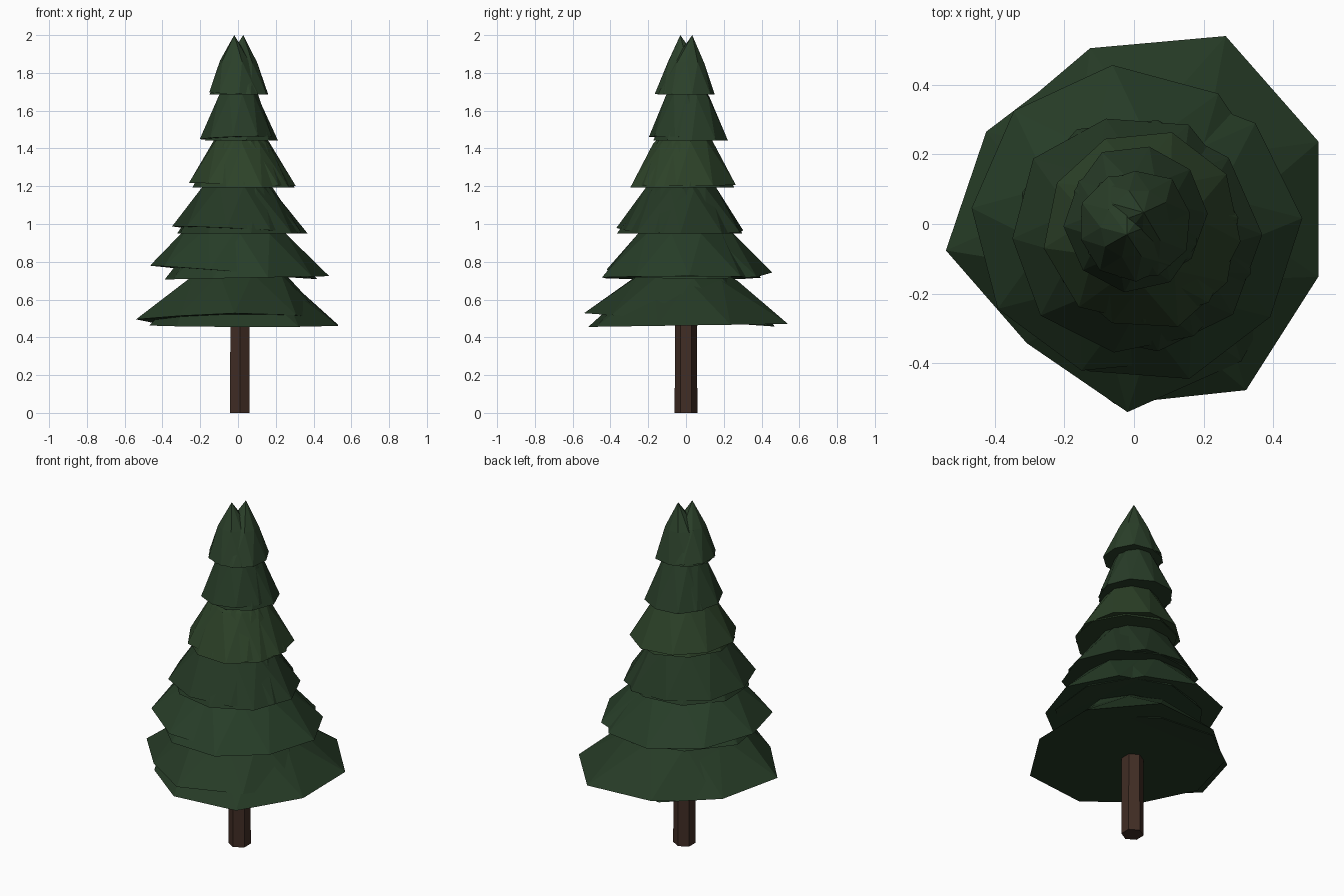
import bpy, bmesh, math, random

if "Cube" in bpy.data.objects:
    bpy.data.objects.remove(bpy.data.objects["Cube"])

random.seed(11)
SIDES = 9


def material(name, rgb):
    m = bpy.data.materials.new(name)
    m.diffuse_color = (*rgb, 1)
    m.use_nodes = True
    m.node_tree.nodes["Principled BSDF"].inputs["Base Color"].default_value = m.diffuse_color
    return m


def finish(name, bm, mat):
    bmesh.ops.recalc_face_normals(bm, faces=bm.faces[:])
    me = bpy.data.meshes.new(name)
    bm.to_mesh(me)
    bm.free()
    me.materials.append(mat)
    bpy.context.collection.objects.link(bpy.data.objects.new(name, me))


def shell(name, mat, cx, cy, r, z, gx, gy, phase, waist, rise, height, tip, radii=None):
    """Faceted skirt: tilted rim, half-turned waist ring, pointed tip, closed base."""
    bm = bmesh.new()

    def ring(radius, dz, turn, mx, my, given=None):
        verts = []
        for i in range(SIDES):
            a = math.radians(phase) + (i + turn) * math.tau / SIDES
            q = given[i] if given else radius * random.uniform(0.96, 1.04)
            x, y = q * math.cos(a), q * math.sin(a)
            verts.append(bm.verts.new((mx + x, my + y, z + dz + gx * x + gy * y)))
        return verts

    rim = ring(r, 0, 0, cx, cy, radii)
    mid = ring(r * waist, rise, 0.5, (cx + tip[0]) / 2, (cy + tip[1]) / 2)
    top = bm.verts.new((tip[0], tip[1], z + height))
    for i in range(SIDES):
        j = (i + 1) % SIDES
        bm.faces.new((rim[i], rim[j], mid[i]))
        bm.faces.new((rim[j], mid[j], mid[i]))
        bm.faces.new((mid[i], mid[j], top))
    bm.faces.new(rim[::-1])
    finish(name, bm, mat)


# Trunk: hexagonal post
bark = material("bark", (0.052, 0.026, 0.018))
bm = bmesh.new()
rings = []
for z, r in ((0, 0.06), (0.6, 0.058)):
    rings.append([bm.verts.new((0.01 + r * math.cos(math.radians(30 + 60 * i)),
                                r * math.sin(math.radians(30 + 60 * i)), z))
                  for i in range(6)])
for i in range(6):
    j = (i + 1) % 6
    bm.faces.new((rings[0][i], rings[0][j], rings[1][j], rings[1][i]))
bm.faces.new(rings[0][::-1])
bm.faces.new(rings[1])
finish("trunk", bm, bark)

# Foliage: each tier is two overlapping skirts
# centre x, centre y, radius, rim z, tilt x, tilt y, phase
tiers = [
    [(0, 0, 0.52, 0.463, 0, 0.015, 24), (0, 0, 0.49, 0.49, 0, -0.07, 28)],
    [(0.04, -0.03, 0.44, 0.715, 0.02, 0, 6), (-0.03, 0.0, 0.445, 0.745, -0.08, -0.01, 14)],
    [(0.01, -0.03, 0.345, 0.95, 0, 0, 0), (-0.01, -0.03, 0.35, 0.97, -0.05, -0.02, 22)],
    [(0.03, -0.03, 0.28, 1.193, 0, 0, 10), (0.02, -0.01, 0.28, 1.21, -0.03, 0, 32)],
    [(0.01, 0.03, 0.2, 1.442, 0, 0, 0), (0.0, 0.0, 0.195, 1.455, 0.03, -0.04, 22)],
    [(0.008, 0, 0.158, 1.685, 0, 0, 12), (-0.008, -0.005, 0.155, 1.692, -0.03, 0.02, 35)],
]
# Irregular outline of the widest tier
hems = {"lower": (0.58, 0.60, 0.52, 0.48, 0.47, 0.45, 0.52, 0.575, 0.55),
        "upper": (0.47, 0.47, 0.495, 0.5, 0.545, 0.46, 0.54, 0.5, 0.48)}
greens = [(0.019, 0.043, 0.019), (0.020, 0.047, 0.021), (0.018, 0.040, 0.018),
          (0.025, 0.053, 0.021), (0.021, 0.046, 0.021), (0.024, 0.051, 0.023)]
for t, (pair, green) in enumerate(zip(tiers, greens), 1):
    leaf = material(f"needles_{t}", green)
    for part, s in zip(("lower", "upper"), pair):
        if t < 6:
            shape = (0.53, 0.23, 0.40, (s[0] / 2, s[1] / 2))
        else:  # crown with a split tip
            tip = (0.028, 0.033) if part == "lower" else (-0.02, -0.03)
            shape = (0.53, 0.17, 2.0 - s[3], tip)
        shell(f"branch_tier_{t}_{part}", leaf, *s, *shape,
              radii=hems[part] if t == 1 else None)
